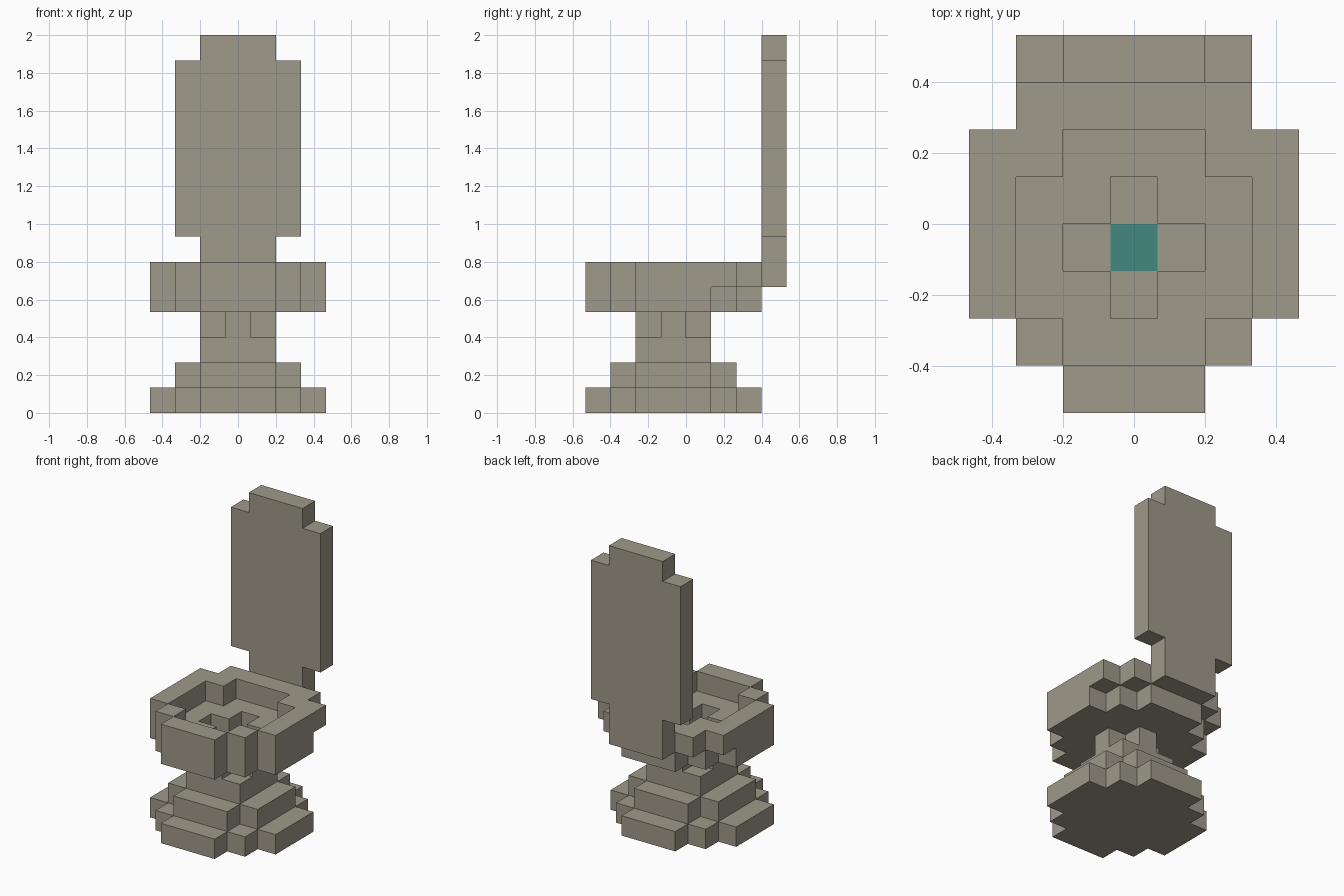
import bpy
import bmesh
import math
from mathutils import Vector

if "Cube" in bpy.data.objects:
    bpy.data.objects.remove(bpy.data.objects["Cube"], do_unlink=True)

U = 2 / 15  # edge length of one block


def make_material(name, color):
    mat = bpy.data.materials.new(name)
    mat.use_nodes = True
    mat.diffuse_color = color
    mat.node_tree.nodes["Principled BSDF"].inputs["Base Color"].default_value = color
    return mat


stone = make_material("warm grey", (0.347, 0.319, 0.252, 1))
teal = make_material("water teal", (0.054, 0.250, 0.216, 1))


def disc(r):
    """Stepped round footprint, as a set of grid cells."""
    span = range(-r, r + 1)
    return {(i, j) for i in span for j in span if abs(i) + abs(j) <= r + 1}


def block(i0, i1, j0, j1):
    return {(i, j) for i in range(i0, i1 + 1) for j in range(j0, j1 + 1)}


def build(name, layers, mat):
    """Make the outer skin of a stack of footprints, {level: cells}."""
    cells = {(i, j, k) for k, shape in layers.items() for i, j in shape}
    bm = bmesh.new()
    for cell in cells:
        for axis in range(3):
            for sign in (-1, 1):
                n = [0, 0, 0]
                n[axis] = sign
                if tuple(c + d for c, d in zip(cell, n)) in cells:
                    continue
                n = Vector(n)
                a = Vector((n.y, n.z, n.x))
                b = n.cross(a)
                mid = Vector(cell) + Vector((0, -0.5, 0.5)) + n / 2
                corners = [mid + (a * s + b * t) / 2
                           for s, t in ((-1, -1), (1, -1), (1, 1), (-1, 1))]
                bm.faces.new([bm.verts.new(p * U) for p in corners])
    # Weld the squares, then merge flat areas into larger faces
    bmesh.ops.remove_doubles(bm, verts=bm.verts[:], dist=0.001)
    bmesh.ops.dissolve_limit(bm, angle_limit=math.radians(1),
                             verts=bm.verts[:], edges=bm.edges[:])
    mesh = bpy.data.meshes.new(name)
    bm.to_mesh(mesh)
    bm.free()
    mesh.materials.append(mat)
    obj = bpy.data.objects.new(name, mesh)
    bpy.context.collection.objects.link(obj)
    return obj


centre = {(0, 0)}
cross = {(i, j) for i, j in disc(1) if abs(i) + abs(j) <= 1}

# Two-step foot
build("base", {0: disc(3), 1: disc(2)}, stone)

# Narrow stem, cross-shaped at the top with a pocket for the water
build("stem", {2: disc(1), 3: cross - centre}, stone)
build("water", {3: centre}, teal)

# Hollow bowl whose rim reaches one block further back
rim = disc(3) | {(i, j + 1) for i, j in disc(3) if j < 3}
build("bowl", {4: disc(3) - cross, 5: rim - disc(2)}, stone)

# Raised lid: narrow hinge, wide panel, narrow top
narrow, wide = block(-1, 1, 4, 4), block(-2, 2, 4, 4)
build("lid", {k: wide if 7 <= k <= 13 else narrow for k in range(5, 15)}, stone)
